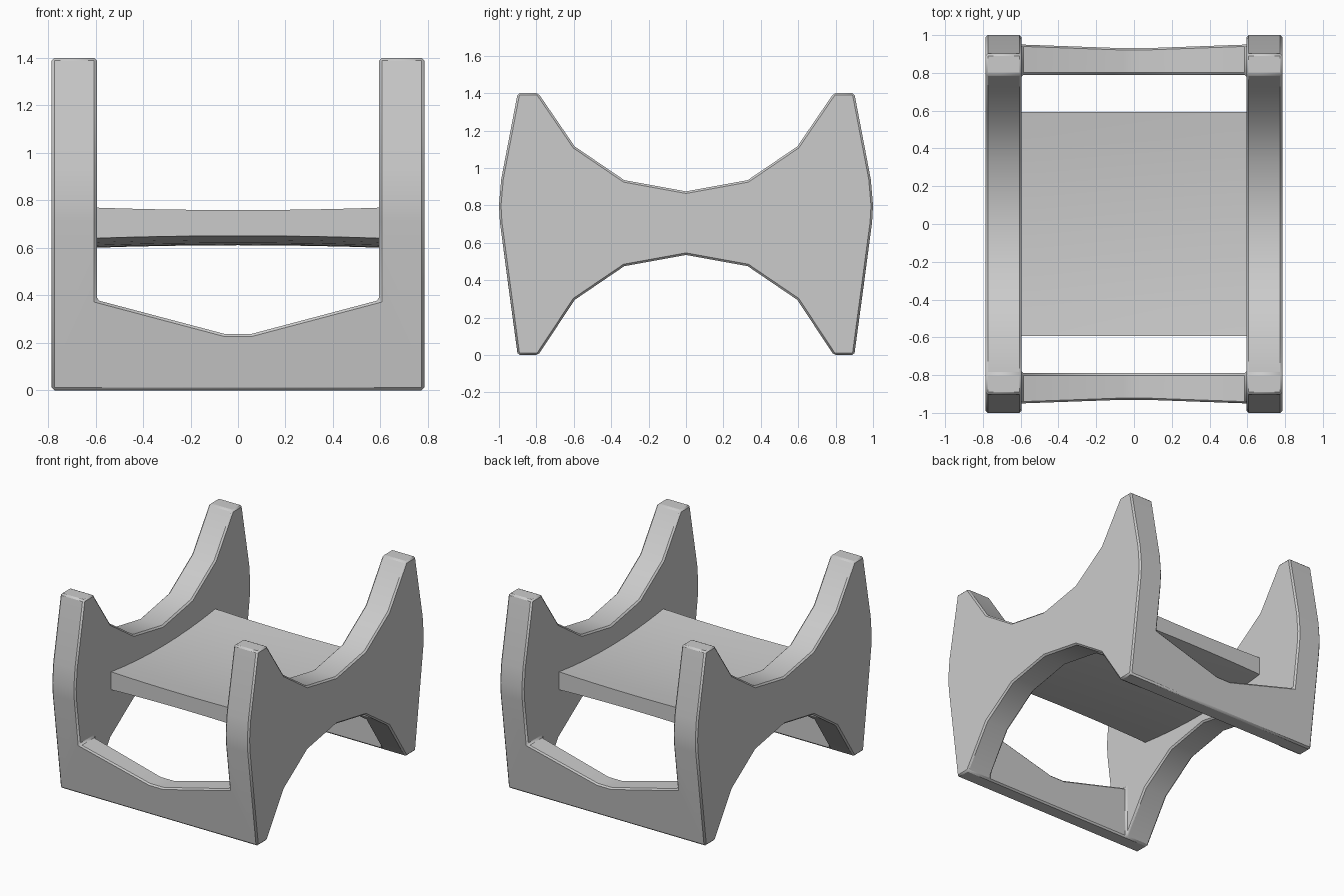
import bpy, bmesh

if "Cube" in bpy.data.objects:
    bpy.data.objects.remove(bpy.data.objects["Cube"])


def prism(name, loop_a, loop_b):
    """Closed solid between two matching outlines."""
    bm = bmesh.new()
    a = [bm.verts.new(p) for p in loop_a]
    b = [bm.verts.new(p) for p in loop_b]
    bm.faces.new(a)
    bm.faces.new(b[::-1])
    for i in range(len(a)):
        j = (i + 1) % len(a)
        bm.faces.new((a[i], b[i], b[j], a[j]))
    return finish(name, bm)


def finish(name, bm):
    bmesh.ops.recalc_face_normals(bm, faces=bm.faces[:])
    me = bpy.data.meshes.new(name)
    bm.to_mesh(me)
    bm.free()
    ob = bpy.data.objects.new(name, me)
    bpy.context.collection.objects.link(ob)
    return ob


def smooth(ob, angle):
    bpy.ops.object.select_all(action='DESELECT')
    bpy.context.view_layer.objects.active = ob
    ob.select_set(True)
    bpy.ops.object.shade_smooth_by_angle(angle=angle)


# Side panel outline in y-z: half of it, then mirrored across y
half = [(0, .535), (.33, .475), (.595, .295), (.79, 0), (.9, 0), (.981, .6),
        (.995, .71), (1.0, .80), (.988, .94), (.9, 1.4), (.79, 1.4),
        (.595, 1.115), (.33, .935), (0, .875)]
outline = half + [(-y, z) for y, z in half[-2:0:-1]]


def side_panel(name, s):
    return prism(name, [(s * .595, y, z) for y, z in outline],
                 [(s * .785, y, z) for y, z in outline])


# Low end rails: outer face leans with the leg, top edge dips in the middle
rail = [(-.7, 0), (.7, 0), (.7, .38), (.595, .38), (.055, .237),
        (-.055, .237), (-.595, .38), (-.7, .38)]


def end_rail(name, s):
    return prism(name, [(x, s * .79, z) for x, z in rail],
                 [(x, s * (.9 + .135 * z), z) for x, z in rail])


# Join panels and rails into one frame with chamfered edges
frame = side_panel("side_frame", 1)
parts = [side_panel("left_panel", -1), end_rail("front_rail", -1),
         end_rail("back_rail", 1)]
for p in (parts[1], parts[2], parts[0]):
    m = frame.modifiers.new("join", 'BOOLEAN')
    m.operation = 'UNION'
    m.solver = 'EXACT'
    m.object = p
    p.hide_render = True
    bpy.context.view_layer.objects.active = frame
    bpy.ops.object.modifier_apply(modifier=m.name)
    bpy.data.objects.remove(p)
bm = bmesh.new()
bm.from_mesh(frame.data)
bmesh.ops.remove_doubles(bm, verts=bm.verts[:], dist=.001)
bmesh.ops.dissolve_limit(bm, angle_limit=.02, verts=bm.verts[:], edges=bm.edges[:])
bm.to_mesh(frame.data)
bm.free()
bev = frame.modifiers.new("chamfer", 'BEVEL')
bev.width = .011
bev.segments = 1
bev.limit_method = 'ANGLE'
bev.angle_limit = .75
smooth(frame, .6)

# Seat: a sagging slab, slightly thinner at the middle of its width
bm = bmesh.new()
N = 8
rings = []
for i in range(N + 1):
    x = -.62 + 1.24 * i / N
    pinch = .011 * (1 - (x / .62) ** 2)
    ring = []
    for top in (True, False):
        ys = [-.593 + 1.186 * k / N for k in range(N + 1)]
        for y in (ys if top else ys[::-1]):
            sag = .04 * (1 - (y / .593) ** 2)
            z = .77 - pinch - sag if top else .64 + pinch - sag
            ring.append(bm.verts.new((x, y, z)))
    rings.append(ring)
for r, q in zip(rings, rings[1:]):
    for k in range(len(r)):
        n = (k + 1) % len(r)
        bm.faces.new((r[k], r[n], q[n], q[k]))
bm.faces.new(rings[0])
bm.faces.new(rings[-1])
seat = finish("seat", bm)
smooth(seat, .6)
